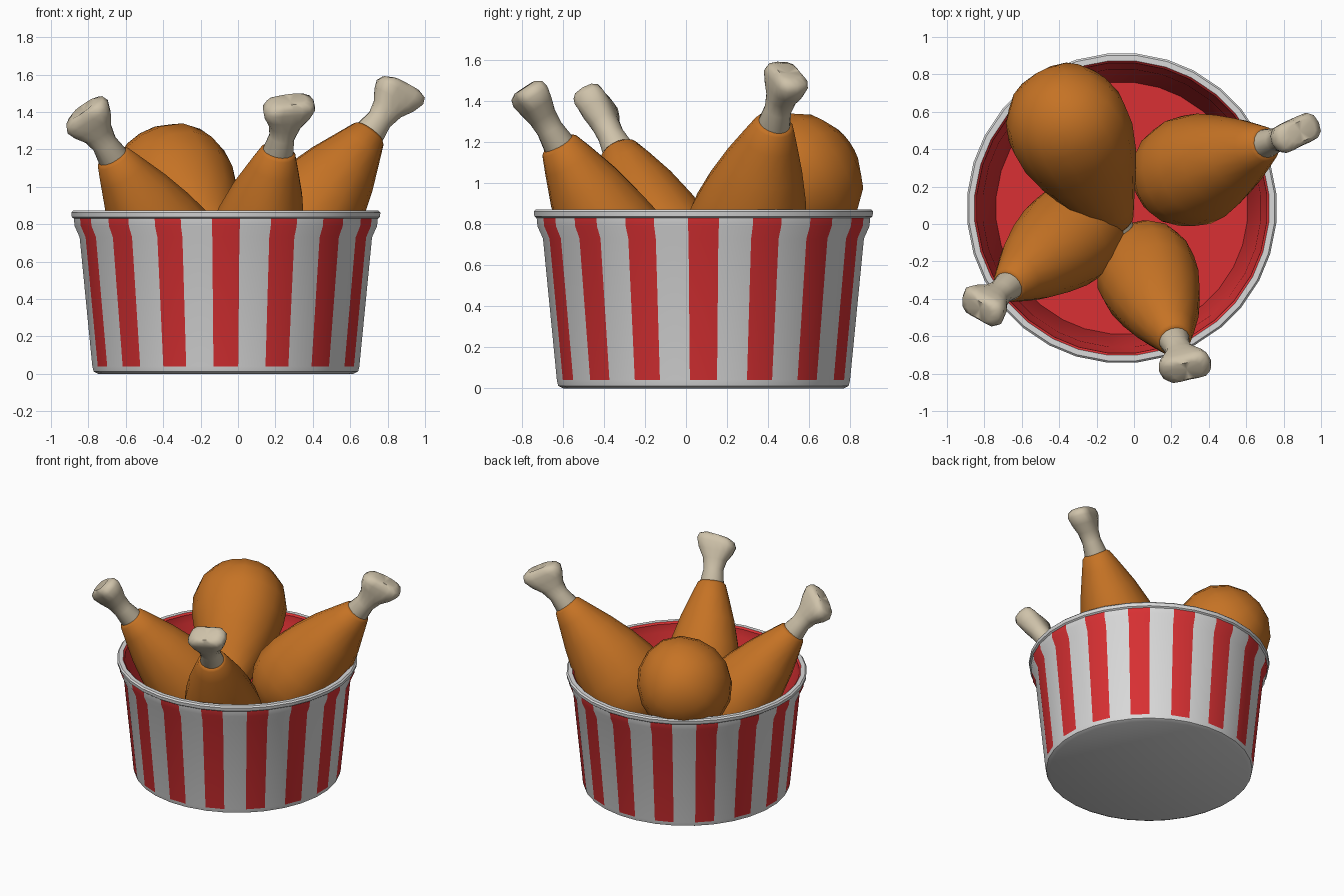
import bpy, bmesh, math
from mathutils import Vector, Matrix

cube = bpy.data.objects.get("Cube")
if cube:
    bpy.data.objects.remove(cube, do_unlink=True)


def material(name, rgb):
    m = bpy.data.materials.new(name)
    m.use_nodes = True
    m.diffuse_color = (*rgb, 1)
    m.node_tree.nodes["Principled BSDF"].inputs["Base Color"].default_value = (*rgb, 1)
    return m


WHITE = material("paper_white", (0.70, 0.70, 0.70))
RED = material("stripe_red", (0.70, 0.03, 0.033))
MEAT = material("fried_orange", (0.56, 0.17, 0.018))
BONE = material("bone_cream", (0.62, 0.54, 0.40))


def finish(name, bm, mats, angle):
    bmesh.ops.recalc_face_normals(bm, faces=bm.faces)
    mesh = bpy.data.meshes.new(name)
    bm.to_mesh(mesh)
    bm.free()
    for m in mats:
        mesh.materials.append(m)
    ob = bpy.data.objects.new(name, mesh)
    bpy.context.collection.objects.link(ob)
    bpy.ops.object.select_all(action='DESELECT')
    ob.select_set(True)
    bpy.context.view_layer.objects.active = ob
    bpy.ops.object.shade_smooth_by_angle(angle=math.radians(angle))
    return ob


def loft(rings, start=None, end=None, rule=None):
    """Skin rings of points; close each end with a fan to a point."""
    bm = bmesh.new()
    vs = [[bm.verts.new(p) for p in ring] for ring in rings]
    n = len(vs[0])
    for i, (a, b) in enumerate(zip(vs, vs[1:])):
        for j in range(n):
            k = (j + 1) % n
            f = bm.faces.new((a[j], a[k], b[k], b[j]))
            if rule:
                f.material_index = rule(i, j)
    for tip, ring, row in ((start, vs[0], -1), (end, vs[-1], len(vs))):
        if tip is not None:
            c = bm.verts.new(tip)
            for j in range(n):
                f = bm.faces.new((c, ring[j], ring[(j + 1) % n]))
                if rule:
                    f.material_index = rule(row, j)
    return bm


# Striped bucket: outer wall, rolled rim, then inner wall and floor
centre = Vector((-0.065, 0.085, 0))
profile = [(0.685, 0), (0.71, 0.012), (0.717, 0.04), (0.785, 0.73), (0.812, 0.79),
           (0.816, 0.83), (0.827, 0.838), (0.83, 0.862), (0.82, 0.872), (0.79, 0.872),
           (0.778, 0.86), (0.775, 0.80), (0.745, 0.73), (0.675, 0.03)]
STRIPES, HALF = 16, math.radians(5.3)
angles = [2 * math.pi * i / STRIPES + side * HALF for i in range(STRIPES) for side in (-1, 1)]
rings = [[centre + Vector((r * math.cos(a), r * math.sin(a), z)) for a in angles]
         for r, z in profile]


def bucket_colour(row, column):
    if row >= 9:
        return 1
    return 1 if 2 <= row <= 4 and column % 2 == 0 else 0


finish("striped_bucket",
       loft(rings, centre, centre + Vector((0, 0, 0.03)), bucket_colour),
       [WHITE, RED], 35)

# Drumstick shapes: meat is (distance, radius), bone is (distance, wide, narrow, pinch)
meat_shape = [(-0.005, 0.08), (0.01, 0.098), (0.1, 0.135), (0.25, 0.195), (0.42, 0.25),
              (0.58, 0.288), (0.72, 0.3), (0.84, 0.275), (0.94, 0.21), (1.01, 0.11)]
bone_shape = [(0.1, 0.06, 0.06, 0), (0, 0.083, 0.078, 0), (-0.09, 0.069, 0.065, 0),
              (-0.16, 0.085, 0.075, 0.1), (-0.22, 0.122, 0.095, 0.2),
              (-0.275, 0.14, 0.108, 0.3), (-0.31, 0.125, 0.1, 0.3), (-0.33, 0.08, 0.065, 0.2)]
SIDES = 16


def drumstick(label, joint, fat, across, plump):
    joint, fat = Vector(joint), Vector(fat)
    axis = (fat - joint).normalized()
    u = Vector(across)
    u = (u - axis * u.dot(axis)).normalized()
    frame = Matrix((u, axis.cross(u), axis)).transposed()
    turns = [2 * math.pi * i / SIDES for i in range(SIDES)]

    def place(x, y, t):
        return joint + frame @ Vector((x, y, t))

    # Meat, slightly lopsided so that it is not a perfect cone
    rings = []
    for t, r in meat_shape:
        grow = 1 + (plump - 1) * min(1, max(0, t) / 0.5)
        lump = 0.03 * min(1, max(0, t) * 3)
        rings.append([place(r * grow * (1 + lump * math.sin(2 * a + 4 * t)) * math.cos(a),
                            r * grow * (1 + lump * math.cos(3 * a + 3 * t)) * math.sin(a), t)
                      for a in turns])
    finish(label + "_meat", loft(rings, place(0, 0, 0.005), place(0, 0, 1.03)), [MEAT], 50)

    # Bone with a flared, two-lobed knuckle
    rings = []
    for t, wide, narrow, pinch in bone_shape:
        rings.append([place(wide * math.cos(a),
                            narrow * math.sin(a) * (1 - pinch * math.sin(a) ** 2)
                            * (1 + pinch * math.cos(a) ** 2),
                            t - 0.08 * pinch * math.cos(a)) for a in turns])
    finish(label + "_bone", loft(rings, place(0, 0, 0.1), place(0, 0, -0.315)), [BONE], 60)


drumstick("left_drumstick", (0.705, 0.43, 1.29), (0.28, 0.28, 0.72), (0.2, 0.1, -0.17), 1.0)
drumstick("front_drumstick", (0.215, -0.62, 1.19), (0.06, -0.25, 0.57), (1, 0.3, 0), 0.9)
drumstick("right_drumstick", (-0.67, -0.33, 1.16), (-0.32, -0.05, 0.6), (1, -0.4, 0.4), 0.93)
drumstick("upturned_drumstick", (-0.09, 0.0, 0.63), (-0.37, 0.56, 1.03), (1, 0, 0), 1.1)
